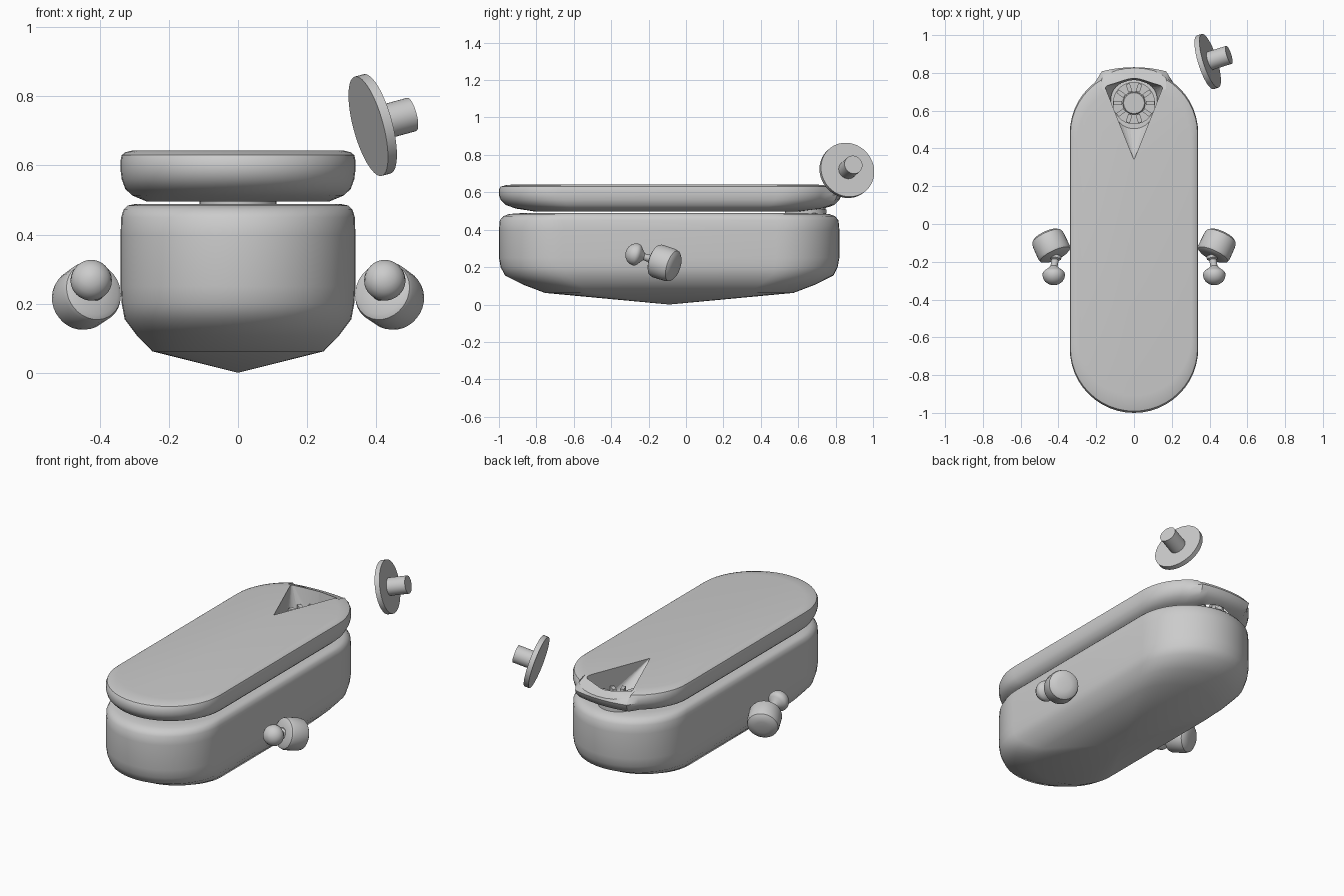
import bpy, bmesh, math
from mathutils import Vector

if "Cube" in bpy.data.objects:
    bpy.data.objects.remove(bpy.data.objects["Cube"])


def finish(bm, name, angle=40):
    bmesh.ops.recalc_face_normals(bm, faces=bm.faces)
    me = bpy.data.meshes.new(name)
    bm.to_mesh(me)
    bm.free()
    ob = bpy.data.objects.new(name, me)
    bpy.context.collection.objects.link(ob)
    bpy.ops.object.select_all(action='DESELECT')
    ob.select_set(True)
    bpy.context.view_layer.objects.active = ob
    if angle:
        bpy.ops.object.shade_smooth_by_angle(angle=math.radians(angle))
    return ob


def loft(bm, rings):
    loops = [[bm.verts.new(p) for p in ring] for ring in rings]
    for a, b in zip(loops, loops[1:]):
        n = len(a)
        for i in range(n):
            bm.faces.new((a[i], a[(i + 1) % n], b[(i + 1) % n], b[i]))
    return loops


def revolve(name, origin, axis, profile, n=32, angle=35):
    # profile is (radius, distance along axis)
    q = Vector((0, 0, 1)).rotation_difference(Vector(axis))
    bm = bmesh.new()
    rings = [[Vector(origin) + q @ Vector((r * math.cos(i * math.tau / n),
                                           r * math.sin(i * math.tau / n), t))
              for i in range(n)] for r, t in profile]
    loops = loft(bm, rings)
    bm.faces.new(loops[0])
    bm.faces.new(loops[-1])
    return finish(bm, name, angle)


CY, R, HALF = -0.09, 0.34, 0.57


def stadium(scale, z, lip=False, n=24):
    pts = []
    for sign in (1, -1):
        for i in range(n + 1):
            a = math.pi * i / n
            x, y = sign * R * math.cos(a), sign * (HALF + R * math.sin(a))
            if lip and sign > 0 and abs(x) < 0.2:
                y = max(y, 0.92 - 0.03 * (x / 0.2) ** 2)
            pts.append((x * scale, CY + y * scale, z))
    return pts


# body: pointed belly, upright flanks, rounded shoulder
bm = bmesh.new()
loops = loft(bm, [stadium(s, z) for s, z in (
    (0.73, 0.062), (0.86, 0.107), (0.965, 0.155), (0.99, 0.20), (1, 0.25), (1, 0.40),
    (0.995, 0.45), (0.975, 0.472), (0.94, 0.484), (0.88, 0.488))])
tip = bm.verts.new((0, CY, 0))
base = loops[0]
for i in range(len(base)):
    bm.faces.new((base[i], tip, base[(i + 1) % len(base)]))
bm.faces.new(loops[-1])
finish(bm, "body")

# lid with a slightly squared rear lip
bm = bmesh.new()
loops = loft(bm, [stadium(s, z, lip) for s, z, lip in (
    (0.78, 0.496, False), (0.90, 0.513, True), (0.96, 0.532, True), (0.99, 0.56, True),
    (1, 0.585, True), (1, 0.615, False), (0.99, 0.63, False), (0.96, 0.638, False),
    (0.90, 0.643, False))])
bm.faces.new(loops[0])
bm.faces.new(loops[-1])
lid = finish(bm, "lid")


def hull_cut(target, points):
    bm = bmesh.new()
    for p in points:
        bm.verts.new(p)
    bmesh.ops.convex_hull(bm, input=bm.verts)
    cutter = finish(bm, "cutter", 0)
    cutter.hide_render = True
    mod = target.modifiers.new("cut", 'BOOLEAN')
    mod.operation, mod.object, mod.solver = 'DIFFERENCE', cutter, 'EXACT'
    bpy.context.view_layer.objects.active = target
    bpy.ops.object.modifier_apply(modifier=mod.name)
    bpy.data.objects.remove(cutter)


# funnel opening: pointed at the front, round at the bottom
GY = 0.64
opening = [(0.118 * math.cos(i * math.tau / 32), GY + 0.118 * math.sin(i * math.tau / 32), 0.48)
           for i in range(32)]
opening += [(0, 0.34, 0.645), (0.155, 0.73, 0.655), (-0.155, 0.73, 0.655)]
opening += [(0.13 * math.cos(i * math.pi / 12), GY + 0.135 * math.sin(i * math.pi / 12), 0.655)
            for i in range(2, 11)]
hull_cut(lid, opening)
# lowered rear edge behind the opening
hull_cut(lid, [(sx * 0.17, y, z) for sx in (-1, 1)
               for y, z in ((0.70, 0.645), (0.90, 0.57), (0.90, 0.75), (0.70, 0.75))])
bpy.ops.object.select_all(action='DESELECT')
lid.select_set(True)
bpy.context.view_layer.objects.active = lid
bpy.ops.object.shade_smooth_by_angle(angle=math.radians(35))

# toothed wheel in the opening
revolve("wheel_plate", (0, GY, 0.487), (0, 0, 1), [(0.112, 0), (0.112, 0.022)])
revolve("wheel_hub", (0, GY, 0.505), (0, 0, 1), [(0.06, 0), (0.06, 0.02), (0.055, 0.025)])
for i in range(10):
    a = i * math.tau / 10
    bpy.ops.mesh.primitive_cube_add(size=1, rotation=(0, 0, a), location=(
        0.085 * math.cos(a), GY + 0.085 * math.sin(a), 0.524))
    tooth = bpy.context.object
    tooth.name = f"wheel_tooth_{i + 1}"
    tooth.scale = (0.045, 0.022, 0.04)

# side knobs: barrel, neck and mushroom cap
for side, s in (("right", 1), ("left", -1)):
    axis = Vector((0.40 * s, 0.87, -0.28)).normalized()
    centre = Vector((0.441 * s, -0.112, 0.22))
    revolve(f"barrel_{side}", centre, axis, [
        (0.03, -0.068), (0.072, -0.066), (0.086, -0.058), (0.091, -0.045), (0.09, 0.03),
        (0.085, 0.05), (0.07, 0.062), (0.04, 0.068), (0.01, 0.069)])
    start = centre - axis * 0.066
    end = Vector((0.425 * s, -0.235, 0.258))
    d = end - start
    revolve(f"neck_{side}", start, d.normalized(), [
        (0.032, 0), (0.03, 0.015), (0.02, 0.022), (0.018, d.length)])
    revolve(f"cap_{side}", end, Vector((0, -0.96, 0.26)).normalized(), [
        (0.018, -0.012), (0.03, 0), (0.048, 0.013), (0.057, 0.022), (0.06, 0.034),
        (0.057, 0.052), (0.047, 0.070), (0.03, 0.083), (0.012, 0.089), (0.002, 0.09)])

# floating round plug with stem
axis = Vector((0.92, 0.29, 0.25)).normalized()
hub = Vector((0.39, 0.86, 0.717))
revolve("plug_disc", hub - axis * 0.014, axis, [(0.149, 0), (0.149, 0.028)], 48)
revolve("plug_stem", hub, axis, [(0.05, 0), (0.05, 0.122)])
